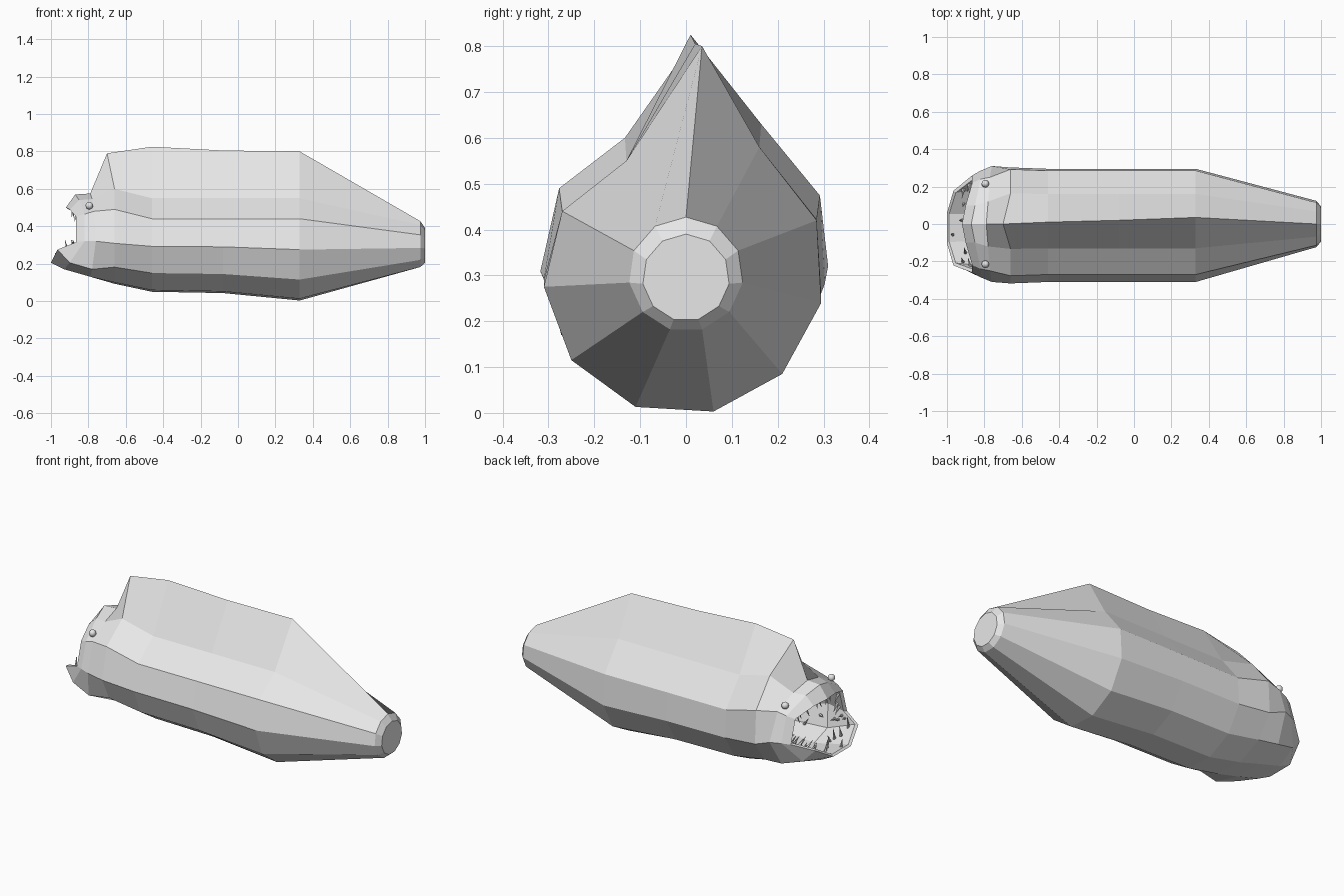
import bpy, bmesh, math, random
from mathutils import Vector

if "Cube" in bpy.data.objects:
    bpy.data.objects.remove(bpy.data.objects["Cube"], do_unlink=True)

random.seed(4)

skin = bpy.data.materials.new("pale grey")
skin.use_nodes = True
grey = (0.8, 0.8, 0.8, 1)
skin.diffuse_color = grey
skin.node_tree.nodes["Principled BSDF"].inputs["Base Color"].default_value = grey

SIDES = 11
# Trunk cross-section (y, z), crest first, then down the left side and up the right
TRUNK = [(.035, .80), (.16, .58), (.285, .42), (.295, .24), (.21, .085), (.06, .003),
         (-.11, .013), (-.25, .115), (-.31, .275), (-.27, .44), (-.13, .55)]


def finish(name, bm):
    mesh = bpy.data.meshes.new(name)
    bm.to_mesh(mesh)
    bm.free()
    mesh.materials.append(skin)
    obj = bpy.data.objects.new(name, mesh)
    bpy.context.collection.objects.link(obj)
    return obj


def round_ring(x, radius, z):
    """Regular ring around the x axis."""
    angles = [math.pi / 2 - math.tau * k / SIDES for k in range(SIDES)]
    return [Vector((x, radius * math.cos(a), z + radius * math.sin(a))) for a in angles]


def trunk_ring(x, crest, lift, swell=0.0):
    """Trunk section with its own crest, a lifted belly and swollen shoulders."""
    ring = []
    for y, z in TRUNK:
        raised = z + lift * max(0, 1 - z / .44)
        if z > .4:
            raised += swell
        ring.append(Vector((x, y * (1 + swell / 2), raised)))
    ring[0] = Vector((x, *crest))
    return ring


def head_ring(half):
    """Mirror a half section; the lower jaw sits slightly to the right."""
    left = [Vector(p) for p in half]
    right = [Vector((p.x, -p.y, p.z)) for p in reversed(left[1:])]
    ring = left + right
    for p in ring[4:8]:
        p.y -= .022
    return ring


def shrink(ring, factor, dx, z=.36):
    """Pull a ring towards the mouth's axis and move it along x."""
    return [Vector((p.x + dx, p.y * factor, z + (p.z - z) * factor)) for p in ring]


# Head sections: crown, shoulder, cheek, mouth corner, jaw, keel
face = head_ring([(-.79, 0, .575), (-.78, .12, .545), (-.77, .25, .48),
                  (-.76, .31, .32), (-.78, .25, .17), (-.79, .085, .13)])
muzzle = head_ring([(-.87, 0, .57), (-.85, .1, .54), (-.82, .24, .465),
                    (-.82, .285, .32), (-.9, .225, .205), (-.93, .085, .17)])
lip = head_ring([(-.92, 0, .50), (-.9, .1, .49), (-.865, .22, .45),
                 (-.865, .26, .315), (-.965, .2, .275), (-1, .08, .205)])
neck = trunk_ring(-.66, (0, .79), .09, .05)
neck[0].x = -.70

outer = [round_ring(1, .095, .295),
         round_ring(.975, .125, .302),
         trunk_ring(.33, TRUNK[0], 0),
         trunk_ring(-.08, (.02, .805), .04),
         trunk_ring(-.46, (.01, .825), .047),
         neck, face, muzzle, lip]
inner = [shrink(lip, .94, .012), shrink(face, .84, .02), round_ring(-.5, .1, .33)]

# Body: one loft from the tail tip to the lips and back into the throat
bm = bmesh.new()
loops = [[bm.verts.new(p) for p in ring] for ring in outer + inner]
mouth_faces = []
for n, (a, b) in enumerate(zip(loops, loops[1:])):
    for k in range(SIDES):
        j = (k + 1) % SIDES
        quad = bm.faces.new((a[k], a[j], b[j], b[k]))
        if n >= len(outer):
            mouth_faces.append(quad)
bm.faces.new(loops[0])
bm.faces.new(loops[-1])
bmesh.ops.recalc_face_normals(bm, faces=bm.faces)

# Tooth roots scattered over the mouth lining
roots = []
for quad in mouth_faces:
    corners = [v.co for v in quad.verts]
    for _ in range(4):
        u, v = random.uniform(.1, .9), random.uniform(.05, .9)
        spot = corners[0].lerp(corners[1], u).lerp(corners[3].lerp(corners[2], u), v)
        if spot.x < -.64:
            roots.append((spot.copy(), quad.normal.copy()))
finish("body", bm)

# Teeth: thin spikes leaning out of the mouth
bm = bmesh.new()
for spot, normal in roots:
    lean = (normal + Vector((-.4, random.uniform(-.2, .2), 0))).normalized()
    length = random.uniform(.05, .08)
    matrix = lean.to_track_quat('Z', 'Y').to_matrix().to_4x4()
    matrix.translation = spot + lean * length * .45
    bmesh.ops.create_cone(bm, cap_ends=True, segments=5, radius1=.009, radius2=.001,
                          depth=length, matrix=matrix)
finish("teeth", bm)

# Eyes
for side, name in ((1, "left_eye"), (-1, "right_eye")):
    bm = bmesh.new()
    bmesh.ops.create_uvsphere(bm, u_segments=12, v_segments=8, radius=.02)
    for f in bm.faces:
        f.smooth = True
    eye = finish(name, bm)
    eye.location = (-.795, side * .215, .51)
